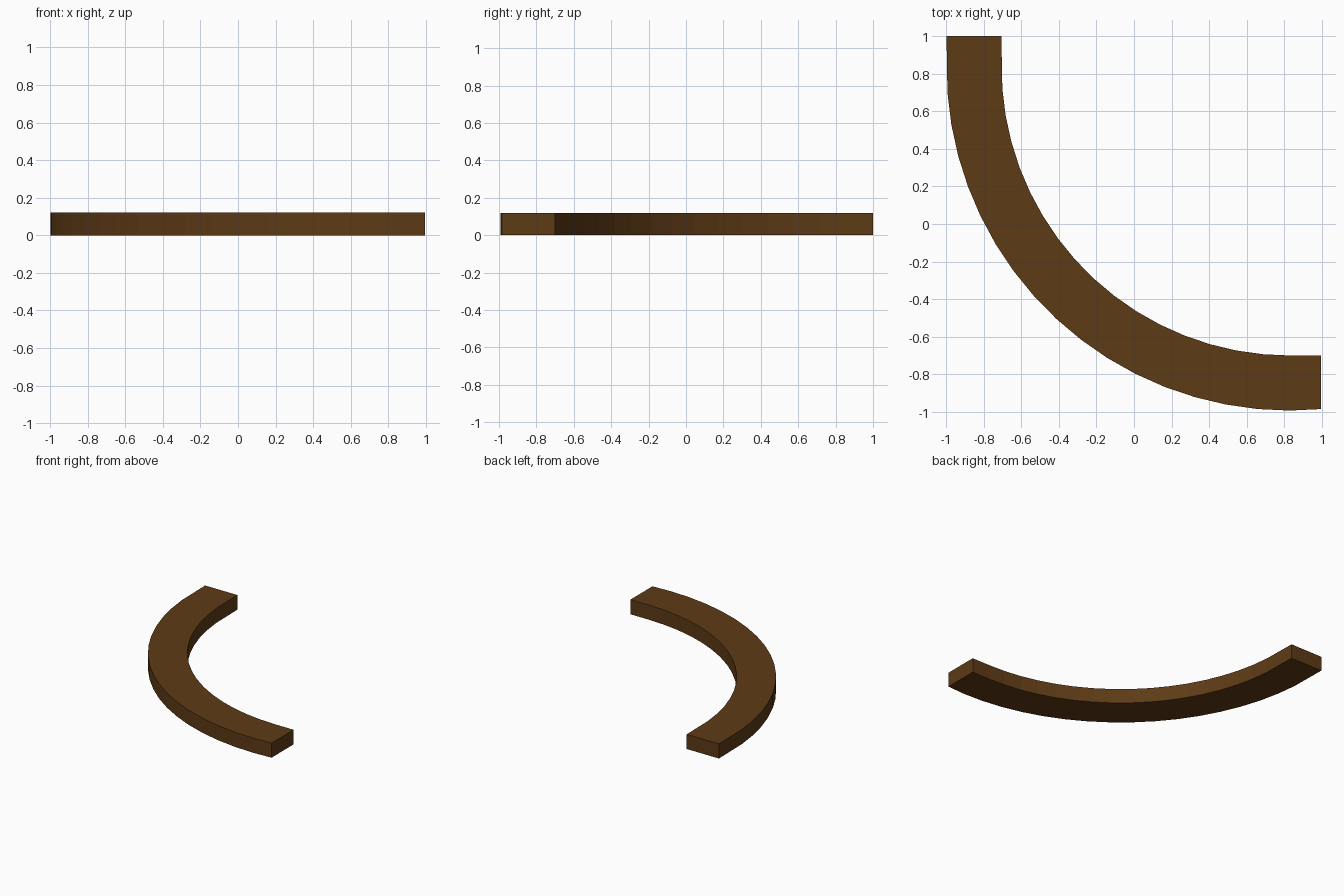
import bpy, bmesh
from math import radians, cos, sin

if "Cube" in bpy.data.objects:
    bpy.data.objects.remove(bpy.data.objects["Cube"])

HEIGHT = 0.12
CX, CY = 0.83, 0.835
R_OUT, R_IN = 1.828, 1.535
SEGMENTS = 16


def arc_point(radius, degrees):
    a = radians(degrees)
    return (CX + radius * cos(a), CY + radius * sin(a))


# Matching outer and inner outlines: straight ends joined by a quarter arc
angles = [184.3 + (270 - 184.3) * i / SEGMENTS for i in range(SEGMENTS + 1)]
outer = [(-0.998, 1.0)] + [arc_point(R_OUT, a) for a in angles] + [(0.994, -0.985)]
inner = [(-0.706, 1.0)] + [arc_point(R_IN, a) for a in angles] + [(0.994, -0.70)]

# Curved slab swept as a chain of box sections
bm = bmesh.new()
rings = []
for (ox, oy), (ix, iy) in zip(outer, inner):
    rings.append([bm.verts.new(p) for p in (
        (ox, oy, 0), (ix, iy, 0), (ix, iy, HEIGHT), (ox, oy, HEIGHT))])
for a, b in zip(rings, rings[1:]):
    for k in range(4):
        n = (k + 1) % 4
        bm.faces.new((a[k], a[n], b[n], b[k]))
bm.faces.new(rings[0])
bm.faces.new(rings[-1])
bmesh.ops.recalc_face_normals(bm, faces=bm.faces)

mesh = bpy.data.meshes.new("curved_slab")
bm.to_mesh(mesh)
bm.free()
slab = bpy.data.objects.new("curved_slab", mesh)
bpy.context.collection.objects.link(slab)

# Brown wood colour
wood = bpy.data.materials.new("brown_wood")
wood.diffuse_color = (0.11, 0.043, 0.008, 1)
wood.use_nodes = True
wood.node_tree.nodes["Principled BSDF"].inputs["Base Color"].default_value = wood.diffuse_color
mesh.materials.append(wood)
